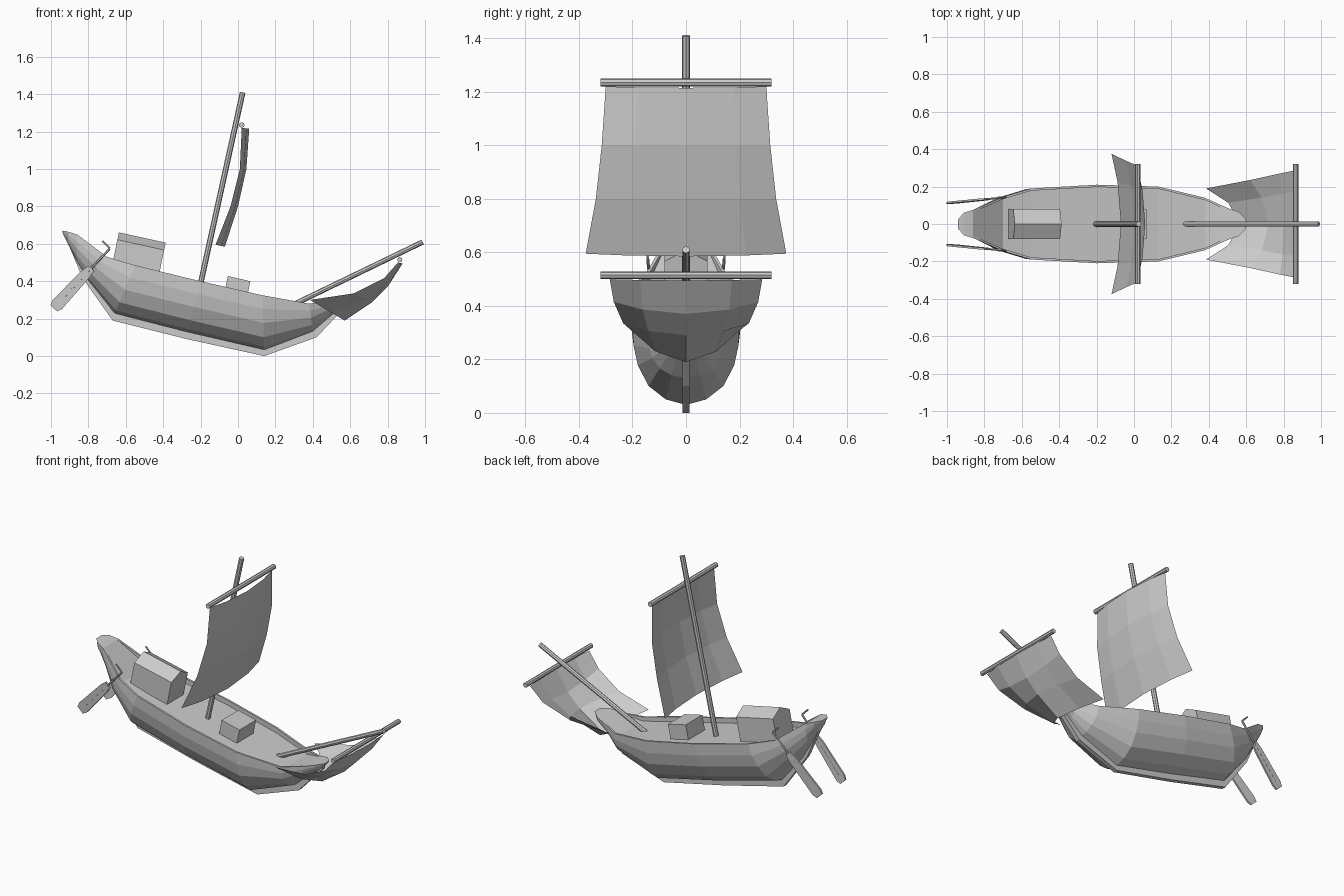
import bpy
import bmesh
from mathutils import Vector, Matrix

if "Cube" in bpy.data.objects:
    bpy.data.objects.remove(bpy.data.objects["Cube"], do_unlink=True)

grey = bpy.data.materials.new("plain grey")
grey.use_nodes = True
GREY = (0.6, 0.6, 0.6, 1)
grey.diffuse_color = GREY
grey.node_tree.nodes["Principled BSDF"].inputs["Base Color"].default_value = GREY


def finish(name, bm):
    bmesh.ops.remove_doubles(bm, verts=bm.verts, dist=0.0005)
    bmesh.ops.recalc_face_normals(bm, faces=bm.faces)
    mesh = bpy.data.meshes.new(name)
    bm.to_mesh(mesh)
    bm.free()
    mesh.materials.append(grey)
    obj = bpy.data.objects.new(name, mesh)
    bpy.context.collection.objects.link(obj)
    return obj


def loft(name, rows, ring=False, caps=False):
    """Skin a list of equally long point rows."""
    bm = bmesh.new()
    grid = [[bm.verts.new(p) for p in row] for row in rows]
    n = len(rows[0])
    for a, b in zip(grid, grid[1:]):
        for i in range(n if ring else n - 1):
            j = (i + 1) % n
            bm.faces.new((a[i], a[j], b[j], b[i]))
    if caps:
        bm.faces.new(grid[0])
        bm.faces.new(grid[-1])
    return finish(name, bm)


def rod(name, a, b, r, sides=8):
    a, b = Vector(a), Vector(b)
    bm = bmesh.new()
    turn = (b - a).to_track_quat('Z', 'Y').to_matrix().to_4x4()
    bmesh.ops.create_cone(bm, cap_ends=True, segments=sides, radius1=r, radius2=r,
                          depth=(b - a).length,
                          matrix=Matrix.Translation((a + b) / 2) @ turn)
    return finish(name, bm)


def prism(name, outline, start, end):
    """Extrude a (y, z) outline along the pitched deck from start to end."""
    rows = [[Vector(p) + Vector((0, y, 0)) + up * z for y, z in outline] for p in (start, end)]
    return loft(name, rows, ring=True, caps=True)


up = Vector((0.2, 0, 0.98))   # deck normal, bow pitched down

# Hull: sheer x, sheer z, half width, bottom x, bottom z, deck drop
stations = [
    (-0.94, 0.67, 0.025, -0.935, 0.65, 0),
    (-0.91, 0.665, 0.06, -0.91, 0.60, 0),
    (-0.86, 0.65, 0.075, -0.86, 0.50, 0),
    (-0.70, 0.53, 0.145, -0.80, 0.40, 0.03),
    (-0.55, 0.485, 0.19, -0.66, 0.225, 0.03),
    (-0.20, 0.40, 0.21, -0.27, 0.125, 0.03),
    (0.13, 0.325, 0.20, 0.14, 0.03, 0.03),
    (0.38, 0.28, 0.14, 0.40, 0.13, 0.025),
    (0.50, 0.295, 0.085, 0.49, 0.21, 0),
    (0.56, 0.31, 0.065, 0.56, 0.26, 0),
    (0.60, 0.315, 0.025, 0.595, 0.30, 0),
]
profile = [(1, 0), (0.98, 0.25), (0.9, 0.5), (0.7, 0.76), (0.38, 0.93), (0, 1)]
rows = []
for sx, sz, w, bx, bz, drop in stations:
    top, low = Vector((sx, 0, sz)), Vector((bx, 0, bz))
    half = [top.lerp(low, d) + Vector((0, w * f, 0)) for f, d in profile]
    half = [Vector((sx, w - 0.012, sz - drop)), Vector((sx, w - 0.012, sz))] + half
    mirror = [Vector((p.x, -p.y, p.z)) for p in reversed(half[:-1])]
    rows.append(half + mirror)
loft("hull", rows, ring=True, caps=True)

# Keel strip under the hull
keel = [(-0.925, 0.64), (-0.83, 0.415), (-0.67, 0.19), (-0.27, 0.09), (0.14, 0), (0.42, 0.1), (0.58, 0.27)]
inset = [0.02, 0.05, 0.05, 0.05, 0.05, 0.05, 0.02]
rows = [[(x, -0.014, z), (x, 0.014, z), (x, 0.014, z + d), (x, -0.014, z + d)]
        for (x, z), d in zip(keel, inset)]
loft("keel", rows, ring=True, caps=True)

# Gabled cabin and cargo box on deck
prism("cabin", [(-0.08, 0), (0.08, 0), (0.08, 0.15), (0, 0.19), (-0.08, 0.15)],
      (-0.675, 0, 0.475), (-0.425, 0, 0.42))
prism("cargo_box", [(-0.08, 0), (0.08, 0), (0.08, 0.105), (-0.08, 0.105)],
      (-0.075, 0, 0.325), (0.045, 0, 0.297))

# Mast, bowsprit and yards
rod("mast", (-0.205, 0, 0.365), (0.025, 0, 1.41), 0.015)
rod("bowsprit", (0.265, 0, 0.26), (0.988, 0, 0.61), 0.014)
rod("main_yard", (0.02, -0.32, 1.235), (0.02, 0.32, 1.235), 0.015)
rod("fore_yard", (0.865, -0.32, 0.515), (0.865, 0.32, 0.515), 0.014)


def sail(name, bands):
    """Each band: centre x, centre z, edge x, edge z, half width."""
    rows = []
    for cx, cz, ex, ez, w in bands:
        rows.append([(cx + (ex - cx) * f * f, w * f, cz + (ez - cz) * f * f)
                     for f in (-1, -0.6, 0, 0.6, 1)])
    return loft(name, rows)


sail("main_sail", [(0.06, 1.215, 0.02, 1.22, 0.30), (0.045, 1.0, 0.01, 1.0, 0.315),
                   (0.0, 0.80, -0.04, 0.80, 0.337), (-0.07, 0.585, -0.12, 0.595, 0.375)])
sail("fore_sail", [(0.88, 0.495, 0.855, 0.50, 0.285), (0.80, 0.37, 0.78, 0.415, 0.27),
                   (0.72, 0.29, 0.62, 0.335, 0.235), (0.57, 0.19, 0.385, 0.30, 0.19)])

# Steering oars on both sides of the stern
for side, label in ((-1, "front"), (1, "back")):
    tip, neck, grip = (Vector((x, side * y, z)) for x, y, z in
                       ((-0.985, 0.113, 0.255), (-0.785, 0.133, 0.47), (-0.685, 0.143, 0.575)))
    across = Vector((0.73, 0, -0.68)) * 0.035
    thick = Vector((0, 0.005, 0))
    rows = []
    for t, w in ((0, 0.7), (0.1, 1), (0.85, 0.8), (1, 0.55)):
        p = tip.lerp(neck, t)
        rows.append([p - across * w - thick, p + across * w - thick,
                     p + across * w + thick, p - across * w + thick])
    loft(label + "_oar_blade", rows, ring=True, caps=True)
    rod(label + "_oar_shaft", tip.lerp(neck, 0.15), grip, 0.006, 6)
    rod(label + "_oar_handle", grip, grip + Vector((-0.04, 0, 0.04)), 0.005, 6)
